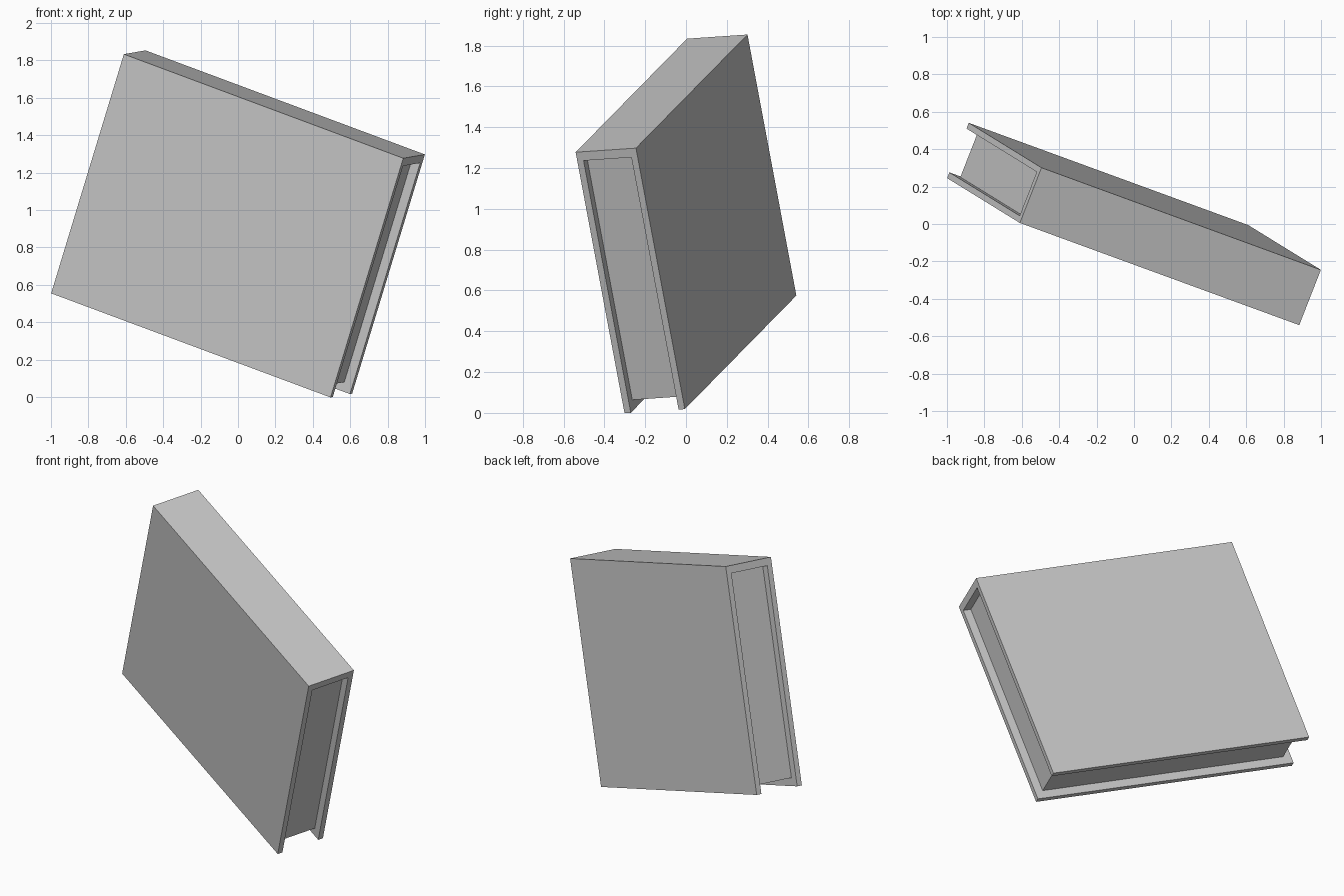
import bpy
import bmesh
from mathutils import Matrix, Vector

cube = bpy.data.objects.get("Cube")
if cube:
    bpy.data.objects.remove(cube, do_unlink=True)

# Plain grey, used throughout
grey = bpy.data.materials.new("plain_grey")
grey.use_nodes = True
grey.diffuse_color = (0.58, 0.58, 0.58, 1)
grey.node_tree.nodes["Principled BSDF"].inputs["Base Color"].default_value = (0.58, 0.58, 0.58, 1)

# Book size: spine length, cover height, total thickness
LENGTH, HEIGHT, DEPTH = 1.685, 1.358, 0.318
COVER, SPINE = 0.033, 0.046        # board thicknesses
INSET = 0.05                       # how far the pages sit back from the edges

# Tilted frame: along the spine, through the thickness, up to the spine
along = Vector((0.8864, -0.3242, -0.3302)).normalized()
up = Vector((0.288, -0.177, 0.941))
up = (up - along * up.dot(along)).normalized()
back = up.cross(along)
tilt = Matrix((along, back, up)).transposed().to_4x4()
tilt.translation = (0, 0, 0.926)


def extrude_profile(name, profile, length):
    """Extrude a (thickness, height) outline along the spine direction."""
    bm = bmesh.new()
    face = bm.faces.new([bm.verts.new((-length / 2, y, z)) for y, z in profile])
    out = bmesh.ops.extrude_face_region(bm, geom=[face])
    moved = [v for v in out["geom"] if isinstance(v, bmesh.types.BMVert)]
    bmesh.ops.translate(bm, verts=moved, vec=(length, 0, 0))
    bmesh.ops.recalc_face_normals(bm, faces=bm.faces)
    mesh = bpy.data.meshes.new(name)
    bm.to_mesh(mesh)
    bm.free()
    mesh.materials.append(grey)
    obj = bpy.data.objects.new(name, mesh)
    obj.matrix_world = tilt
    bpy.context.collection.objects.link(obj)
    return obj


y, z = DEPTH / 2, HEIGHT / 2
yi, zi = y - COVER, z - SPINE

# Both covers and the spine in one U-shaped case
extrude_profile("book_case", [(-y, -z), (-y, z), (y, z), (y, -z),
                              (yi, -z), (yi, zi), (-yi, zi), (-yi, -z)], LENGTH)

# Page block, set back on the three open sides
extrude_profile("page_block", [(-yi, -z + INSET), (-yi, zi), (yi, zi), (yi, -z + INSET)],
                LENGTH - 2 * INSET)
